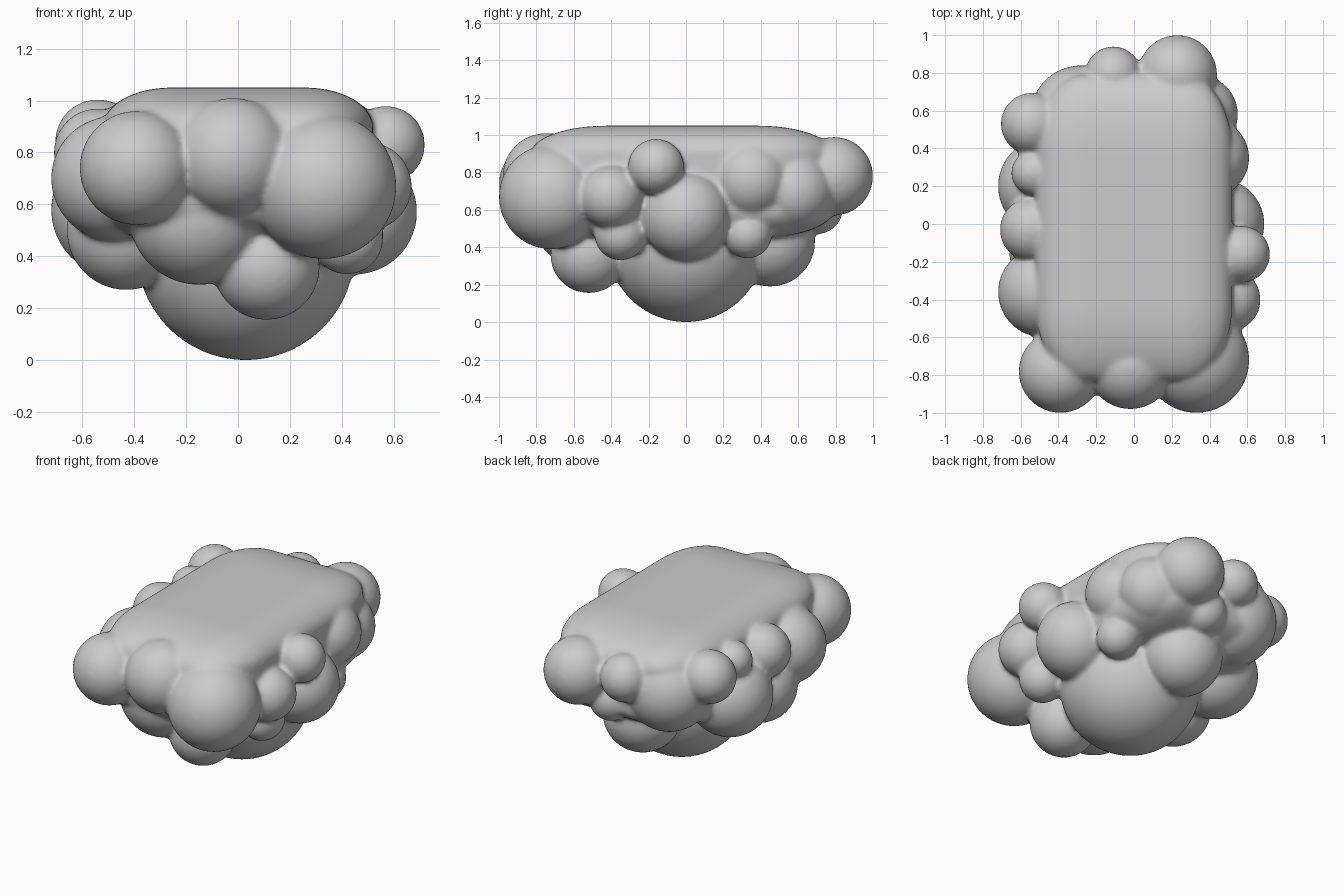
import bpy
import bmesh
from mathutils import Matrix, Vector

old = bpy.data.objects.get("Cube")
if old:
    bpy.data.objects.remove(old, do_unlink=True)

# Single soft grey for the whole cloud
grey = bpy.data.materials.new("soft_grey")
grey.use_nodes = True
colour = (0.6, 0.6, 0.6, 1)
grey.diffuse_color = colour
grey.node_tree.nodes["Principled BSDF"].inputs["Base Color"].default_value = colour

bm = bmesh.new()


def puff(x, y, z, r):
    """Add one round lobe."""
    place = Matrix.Translation((x, y, z))
    bmesh.ops.create_icosphere(bm, subdivisions=5, radius=r, matrix=place)


def slab(centre, half, softness):
    """Add a box whose rounded edges take up a share of each half size."""
    box = bmesh.new()
    bmesh.ops.create_cube(box, size=2)
    bmesh.ops.bevel(box, geom=box.edges[:], offset=softness, segments=12,
                    profile=0.5, affect='EDGES')
    bmesh.ops.scale(box, vec=Vector(half), verts=box.verts)
    bmesh.ops.translate(box, vec=Vector(centre), verts=box.verts)
    temp = bpy.data.meshes.new("slab_part")
    box.to_mesh(temp)
    box.free()
    bm.from_mesh(temp)
    bpy.data.meshes.remove(temp)


# Flat top platform
slab((0, -0.02, 0.75), (0.52, 0.81, 0.3), 0.5)

# Underside lobes
puff(0.03, 0, 0.42, 0.42)
puff(0.11, -0.52, 0.36, 0.205)
puff(-0.15, -0.55, 0.56, 0.27)
puff(-0.43, -0.15, 0.5, 0.23)
puff(0, 0.45, 0.43, 0.24)
puff(0.05, 0.7, 0.61, 0.14)

# Front lobes
puff(-0.39, -0.78, 0.74, 0.22)
puff(-0.02, -0.75, 0.78, 0.23)
puff(0.33, -0.72, 0.67, 0.28)

# Back lobes
puff(0.23, 0.79, 0.78, 0.21)
puff(-0.11, 0.79, 0.82, 0.15)
puff(-0.28, 0.57, 0.72, 0.27)

# Lobes along the -x side
puff(-0.48, -0.36, 0.7, 0.24)
puff(-0.54, -0.03, 0.8, 0.17)
puff(-0.46, 0.2, 0.58, 0.26)
puff(-0.53, 0.27, 0.85, 0.12)
puff(-0.54, 0.53, 0.84, 0.165)

# Lobes along the +x side
puff(0.5, -0.4, 0.67, 0.17)
puff(0.42, -0.35, 0.47, 0.14)
puff(0.57, -0.16, 0.83, 0.15)
puff(0.45, 0, 0.57, 0.24)
puff(0.4, 0.33, 0.47, 0.13)
puff(0.4, 0.35, 0.76, 0.21)
puff(0.34, 0.58, 0.7, 0.21)

mesh = bpy.data.meshes.new("cloud_platform")
bm.to_mesh(mesh)
bm.free()
mesh.materials.append(grey)
cloud = bpy.data.objects.new("cloud_platform", mesh)
bpy.context.collection.objects.link(cloud)

# Fuse the lobes and soften the creases between them
remesh = cloud.modifiers.new("fuse", 'REMESH')
remesh.mode = 'VOXEL'
remesh.voxel_size = 0.014
remesh.use_smooth_shade = True
soften = cloud.modifiers.new("soften", 'SMOOTH')
soften.factor = 0.5
soften.iterations = 10

bpy.context.view_layer.objects.active = cloud
cloud.select_set(True)
for name in ("fuse", "soften"):
    bpy.ops.object.modifier_apply(modifier=name)
bpy.ops.object.shade_smooth()
